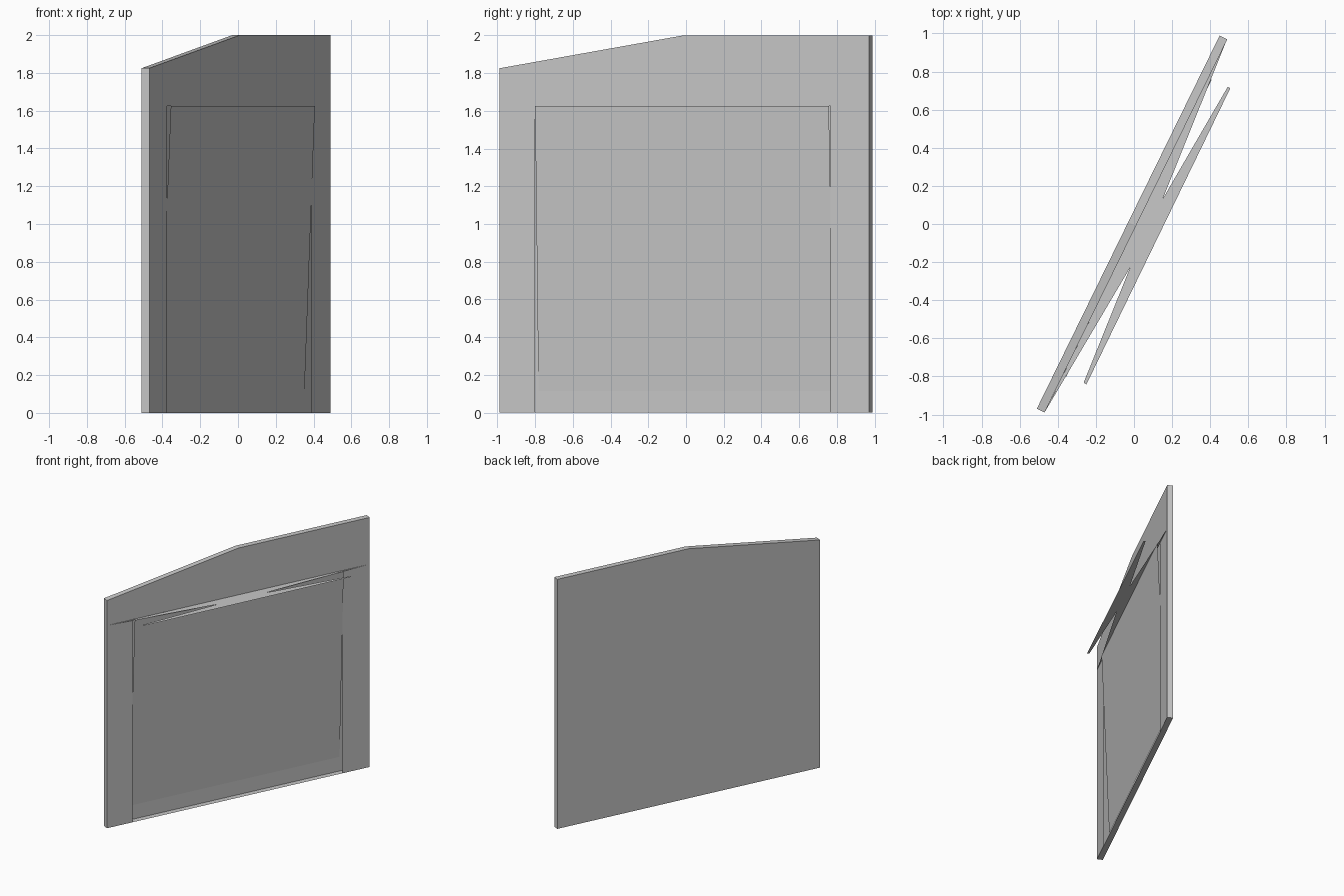
import bpy, bmesh, math
from mathutils import Matrix, Vector

cube = bpy.data.objects.get("Cube")
if cube:
    bpy.data.objects.remove(cube, do_unlink=True)

# One plain grey for everything
grey = bpy.data.materials.new("plain_grey")
grey.use_nodes = True
colour = (0.58, 0.58, 0.58, 1)
grey.diffuse_color = colour
grey.node_tree.nodes["Principled BSDF"].inputs["Base Color"].default_value = colour


def add_face(bm, points):
    return bm.faces.new([bm.verts.new(p) for p in points])


def finish(name, bm, matrix=Matrix()):
    """Turn a bmesh into a grey object."""
    bm.transform(matrix)
    mesh = bpy.data.meshes.new(name)
    bm.to_mesh(mesh)
    bm.free()
    mesh.materials.append(grey)
    bpy.context.collection.objects.link(bpy.data.objects.new(name, mesh))


# Wall frame: x along the wall, y towards its back
wall = Matrix.Translation((-0.01, 0, 0)) @ Matrix.Rotation(math.radians(63.9), 4, "Z")
half, thick = 1.09, 0.045
front = -thick / 2
left, right, lintel = -0.88, 0.863, 1.625

# Hollow wall: back and edges swept from the outline, front face with an opening
corners = [(half, 0), (half, 2), (0, 2), (-half, 1.825), (-half, 0)]
opening = [(left, 0), (left, lintel), (right, lintel), (right, 0)]
bm = bmesh.new()
back = add_face(bm, [(x, front, z) for x, z in corners])
swept = bmesh.ops.extrude_face_region(bm, geom=[back])
bmesh.ops.translate(bm, vec=Vector((0, thick, 0)),
                    verts=[g for g in swept["geom"] if isinstance(g, bmesh.types.BMVert)])
bm.faces.ensure_lookup_table()
for face in [f for f in bm.faces if all(v.co.y < 0 for v in f.verts)]:
    bm.faces.remove(face)
add_face(bm, [(x, front, z) for x, z in corners + opening])
bmesh.ops.remove_doubles(bm, verts=bm.verts, dist=0.0001)
bmesh.ops.recalc_face_normals(bm, faces=bm.faces)
finish("wall", bm, wall)

# Leaning door sheet, deep in the wall at the foot and proud at the head
foot, head = front + 0.042, front - 0.019
bm = bmesh.new()
add_face(bm, [(left, foot, 0.115), (right, foot, 0.115),
              (right, head, lintel), (left + 0.01, head, lintel)])
finish("door_panel", bm, wall)

# Flat canopy sheet running to both ends of the wall, with a notch at each end
canopy = [(-0.466, -0.983), (-0.02, -0.228), (-0.264, -0.832), (-0.25, -0.842),
          (0.505, 0.712), (0.492, 0.72), (0.15, 0.13), (0.486, 0.964)]
bm = bmesh.new()
add_face(bm, [(x, y, lintel) for x, y in reversed(canopy)])
bmesh.ops.recalc_face_normals(bm, faces=bm.faces)
finish("canopy", bm)
